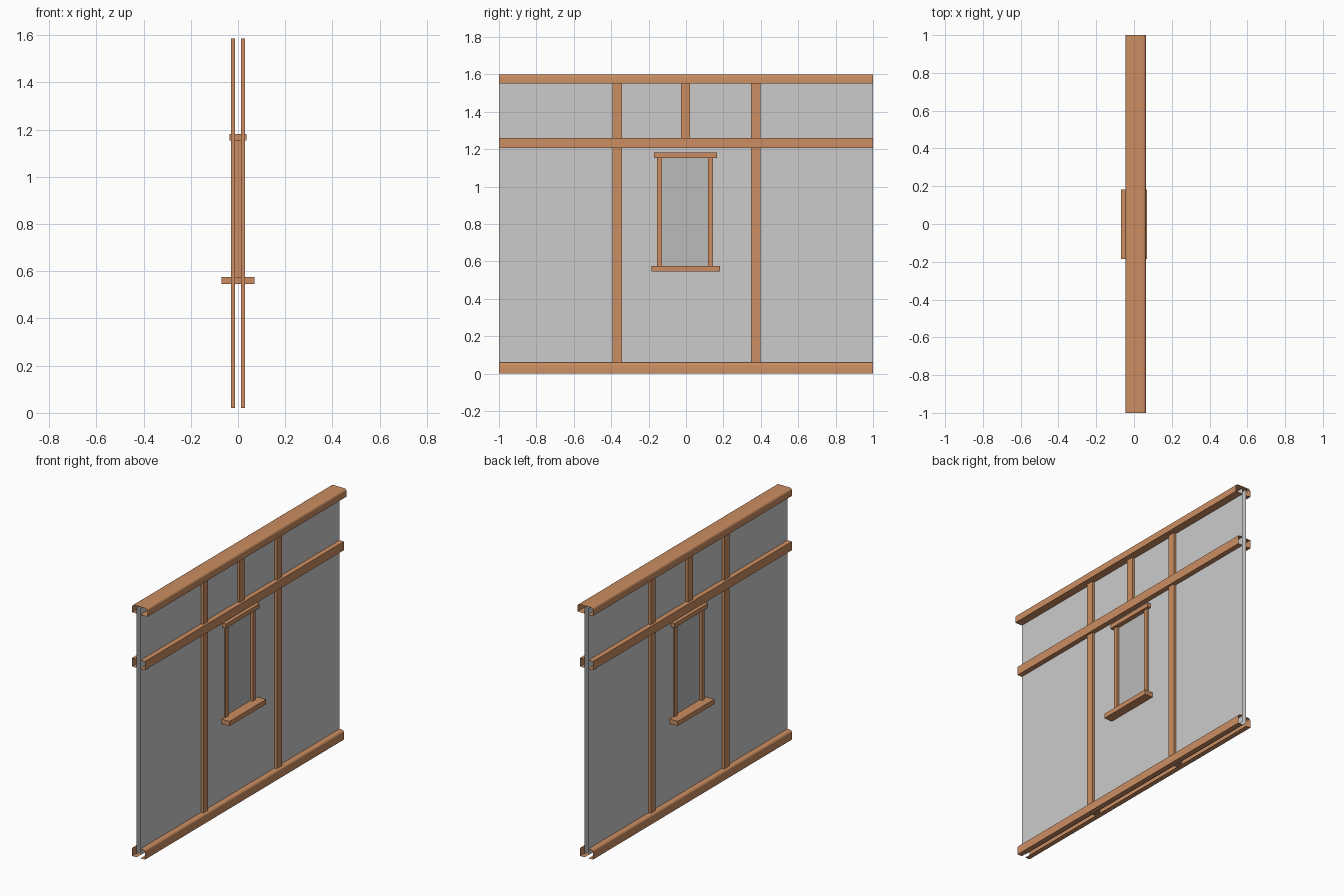
import bpy, bmesh, math

if "Cube" in bpy.data.objects:
    bpy.data.objects.remove(bpy.data.objects["Cube"])

wood = bpy.data.materials.new("wood")
wood.diffuse_color = (0.6, 0.27, 0.12, 1)
wood.use_nodes = True
wood.node_tree.nodes["Principled BSDF"].inputs["Base Color"].default_value = wood.diffuse_color
glass_mat = bpy.data.materials.new("glass")
glass_mat.diffuse_color = (0.5, 0.5, 0.5, 1)
glass_mat.use_nodes = True
glass_mat.node_tree.nodes["Principled BSDF"].inputs["Base Color"].default_value = glass_mat.diffuse_color


def finish(name, bm, mat, recalc=False):
    if recalc:
        bmesh.ops.recalc_face_normals(bm, faces=bm.faces)
    me = bpy.data.meshes.new(name)
    bm.to_mesh(me)
    bm.free()
    ob = bpy.data.objects.new(name, me)
    bpy.context.collection.objects.link(ob)
    if mat:
        me.materials.append(mat)
    return ob


def box(name, x, y, z, mat=wood):
    bm = bmesh.new()
    bmesh.ops.create_cube(bm, size=1)
    for v in bm.verts:
        for i, (a, b) in enumerate((x, y, z)):
            v.co[i] = a if v.co[i] < 0 else b
    return finish(name, bm, mat)


def rail(name, profile, smooth=False):
    """Sweep an open (x, z) profile along y, leaving the ends open."""
    bm = bmesh.new()
    ends = [[bm.verts.new((x, y, z)) for x, z in profile] for y in (-1, 1)]
    for i in range(len(profile) - 1):
        bm.faces.new((ends[0][i], ends[0][i + 1], ends[1][i + 1], ends[1][i]))
    ob = finish(name, bm, wood)
    if smooth:
        bpy.context.view_layer.objects.active = ob
        ob.select_set(True)
        bpy.ops.object.shade_smooth_by_angle(angle=math.radians(35))
        ob.select_set(False)
    return ob


def arc(cx, cz, r, a0, a1, n=4):
    return [(cx + r * math.cos(math.radians(a0 + (a1 - a0) * i / n)),
             cz + r * math.sin(math.radians(a0 + (a1 - a0) * i / n)))
            for i in range(n + 1)]


W = 0.013   # half thickness of the wall
R = 0.015   # rounding of the rails

# wall sheets, each with a window opening
ys, zs = (-1, -0.14, 0.13, 1), (0.02, 0.56, 1.165, 1.59)
for side, s in (("left", -1), ("right", 1)):
    bm = bmesh.new()
    g = [[bm.verts.new((s * W, y, z)) for z in zs] for y in ys]
    for i in range(3):
        for j in range(3):
            if (i, j) != (1, 1):
                f = [g[i][j], g[i + 1][j], g[i + 1][j + 1], g[i][j + 1]]
                bm.faces.new(f if s > 0 else f[::-1])
    finish("wall_sheet_" + side, bm, None)

    # studs
    xs = sorted((s * W, s * 0.03))
    for name, y, z0 in (("front", (-0.392, -0.342), 0.02),
                        ("back", (0.347, 0.397), 0.02),
                        ("upper_middle", (-0.026, 0.022), 1.21)):
        box(f"stud_{name}_{side}", xs, y, (z0, 1.585))

    # middle and bottom rails, open towards the wall
    mid = [(W, 1.205), (0.045, 1.205), (0.045, 1.26), (W, 1.26)]
    low = [(W, 0), (0.045, 0)] + arc(0.045 - R, 0.06 - R, R, 0, 90) + [(W, 0.06)]
    for name, prof, smooth in (("middle_rail", mid, False), ("bottom_rail", low, True)):
        prof = [(s * x, z) for x, z in prof]
        rail(f"{name}_{side}", prof[::s], smooth)

# top rail: one cap over both sheets with small lips underneath
rail("top_rail", [(W, 1.55), (0.063, 1.55)]
     + arc(0.063 - R, 1.6 - R, R, 0, 90)
     + arc(-0.045 + R, 1.6 - R, R, 90, 180)
     + [(-0.045, 1.55), (-W, 1.55)], True)

# window
box("window_glass", (-0.006, 0.006), (-0.14, 0.13), (0.56, 1.165), glass_mat)
box("window_post_front", (-0.022, 0.022), (-0.156, -0.128), (0.57, 1.155))
box("window_post_back", (-0.022, 0.022), (0.117, 0.145), (0.57, 1.155))
box("window_head", (-0.036, 0.036), (-0.172, 0.167), (1.153, 1.181))
box("window_sill", (-0.07, 0.07), (-0.185, 0.183), (0.545, 0.575))
